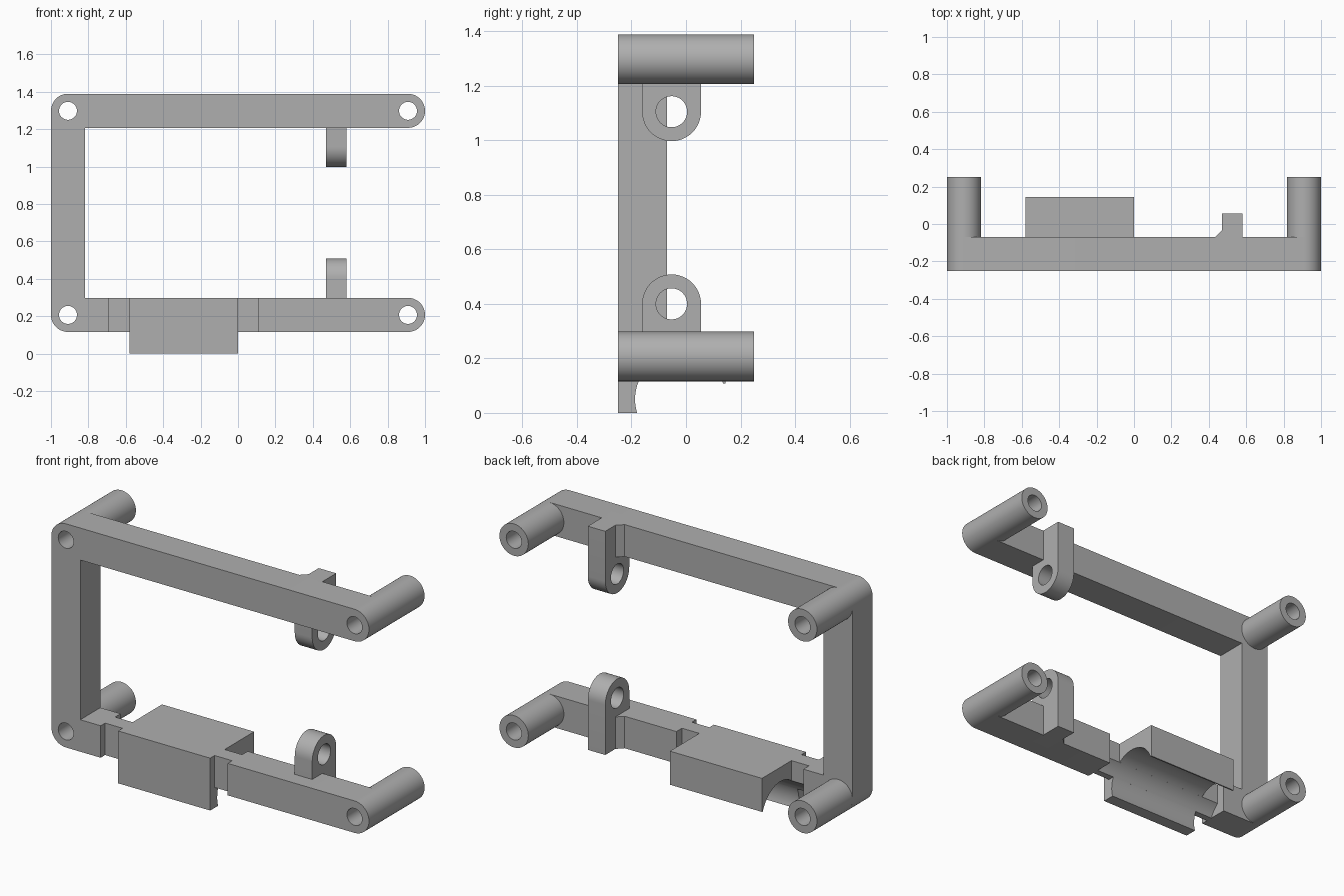
import bpy, bmesh
from math import pi, cos, sin, atan2, radians
from mathutils import Vector

cube = bpy.data.objects.get("Cube")
if cube:
    bpy.data.objects.remove(cube, do_unlink=True)

grey = bpy.data.materials.new("plain grey")
grey.use_nodes = True
COLOUR = (0.43, 0.43, 0.43, 1)
grey.diffuse_color = COLOUR
grey.node_tree.nodes["Principled BSDF"].inputs["Base Color"].default_value = COLOUR

# Main dimensions
R, HOLE = 0.091, 0.048
LOW, HIGH, SIDE = 0.207, 1.298, 0.909
FRONT, BACK, POST_END = -0.25, -0.07, 0.25


def arc(cx, cy, r, a, b, n=24):
    return [(cx + r * cos(a + (b - a) * i / n), cy + r * sin(a + (b - a) * i / n))
            for i in range(n + 1)]


def circle(cx, cy, r, n=48):
    return arc(cx, cy, r, 0, 2 * pi, n)[:-1]


def rect(a0, a1, b0, b1):
    return [(a0, b0), (a1, b0), (a1, b1), (a0, b1)]


def prism(name, outline, axis, lo, hi):
    """Extrude a flat outline along one axis."""
    place = {"x": lambda p, d: (d, p[0], p[1]),
             "y": lambda p, d: (p[0], d, p[1]),
             "z": lambda p, d: (p[0], p[1], d)}[axis]
    bm = bmesh.new()
    face = bm.faces.new([bm.verts.new(place(p, lo)) for p in outline])
    top = bmesh.ops.extrude_face_region(bm, geom=[face])["geom"]
    move = Vector(place((0, 0), hi - lo))
    bmesh.ops.translate(bm, vec=move, verts=[v for v in top if isinstance(v, bmesh.types.BMVert)])
    bmesh.ops.recalc_face_normals(bm, faces=bm.faces)
    mesh = bpy.data.meshes.new(name)
    bm.to_mesh(mesh)
    bm.free()
    mesh.materials.append(grey)
    obj = bpy.data.objects.new(name, mesh)
    bpy.context.collection.objects.link(obj)
    return obj


def activate(obj):
    bpy.ops.object.select_all(action="DESELECT")
    obj.select_set(True)
    bpy.context.view_layer.objects.active = obj


def cut(obj, outline, axis, lo, hi):
    """Subtract a prism and discard the cutter."""
    cutter = prism("cutter", outline, axis, lo, hi)
    mod = obj.modifiers.new("cut", "BOOLEAN")
    mod.operation, mod.solver, mod.object = "DIFFERENCE", "EXACT", cutter
    activate(obj)
    bpy.ops.object.modifier_apply(modifier=mod.name)
    bpy.data.objects.remove(cutter, do_unlink=True)


def smooth(obj):
    activate(obj)
    bpy.ops.object.shade_smooth_by_angle(angle=radians(30))


# C-shaped frame with rounded ends and corners
outline = (arc(-SIDE, LOW, R, pi, 1.5 * pi) + arc(SIDE, LOW, R, -pi / 2, pi / 2)
           + [(-SIDE + R, LOW + R), (-SIDE + R, HIGH - R)]
           + arc(SIDE, HIGH, R, -pi / 2, pi / 2) + arc(-SIDE, HIGH, R, pi / 2, pi))
frame = prism("frame", outline, "y", FRONT, BACK)

# Corner posts with through holes
for x, side in ((-SIDE, "right"), (SIDE, "left")):
    for z, level in ((LOW, "lower"), (HIGH, "upper")):
        cut(frame, circle(x, z, HOLE), "y", -0.4, 0.1)
        post = prism(f"{level}_{side}_post", circle(x, z, R), "y", BACK, POST_END)
        cut(post, circle(x, z, HOLE), "y", -0.4, 0.4)
        smooth(post)

# Tie grooves beside the cradle, and the rod channel through the thin web
G0, G1 = -0.69, 0.11
CY, CZ, CR = -0.02, 0.05, 0.167
cut(frame, rect(G0, G1, -0.4, -0.21), "z", 0.05, 0.4)
cut(frame, rect(G0, G1, -0.12, 0.1), "z", 0.05, 0.4)
cut(frame, circle(CY, CZ, CR), "x", G0, G1)
smooth(frame)

# Cradle block with an open-bottomed round channel
lip = 0.107
start = atan2(lip - CZ, (CR ** 2 - (lip - CZ) ** 2) ** 0.5)
end = pi + atan2(CZ, (CR ** 2 - CZ ** 2) ** 0.5)
profile = ([(FRONT, 0), (FRONT, LOW + R), (0.145, LOW + R), (0.145, lip)]
           + arc(CY, CZ, CR, start, end, 40))
smooth(prism("cradle_block", profile, "x", -0.58, 0))

# Hinge tabs with eyelets, and a chamfer rib where each meets the frame
TY, TR = -0.053, 0.108
for level, mid, eye, spin in (("lower", LOW, 0.4, 0), ("upper", HIGH, 1.105, pi)):
    base = mid - R if spin == 0 else mid + R
    shape = arc(TY, eye, TR, spin, spin + pi)
    shape += [(shape[-1][0], base), (shape[0][0], base)]
    tab = prism(f"{level}_tab", shape, "x", 0.47, 0.58)
    cut(tab, circle(TY, eye, 0.057), "x", 0.4, 0.7)
    smooth(tab)
    prism(f"{level}_tab_rib", [(0.435, BACK), (0.47, BACK), (0.47, -0.035)],
          "z", mid - R, mid + R)
